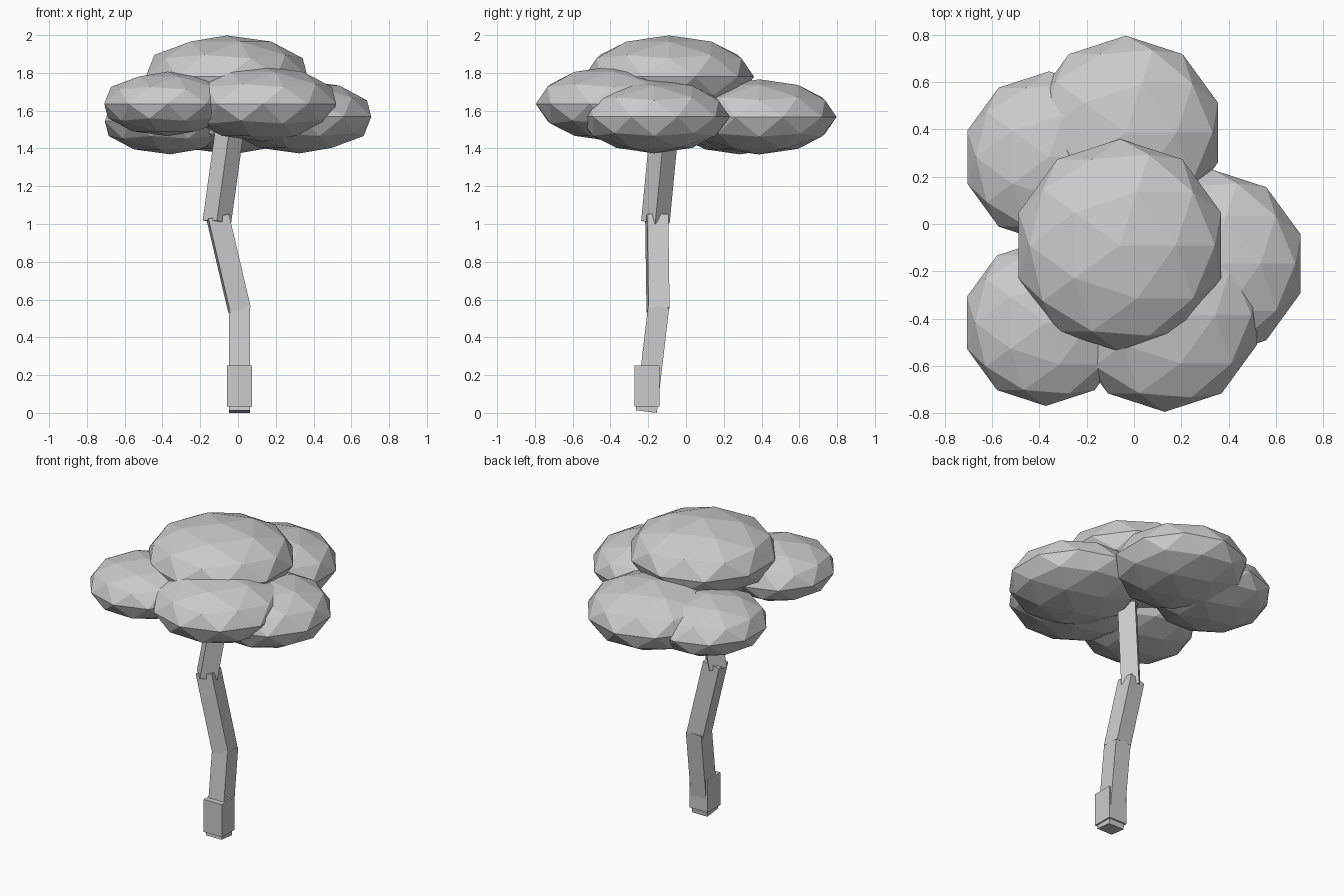
import bpy
from mathutils import Matrix, Vector

if "Cube" in bpy.data.objects:
    bpy.data.objects.remove(bpy.data.objects["Cube"])

grey = bpy.data.materials.new("plain grey")
grey.diffuse_color = (0.6, 0.6, 0.6, 1)
grey.use_nodes = True
grey.node_tree.nodes["Principled BSDF"].inputs["Base Color"].default_value = grey.diffuse_color


def finish(name):
    ob = bpy.context.object
    ob.name = name
    ob.data.materials.append(grey)
    return ob


def post(name, start, end, width, turn=0):
    """Square post running from start to end, turned about its own axis."""
    start, end = Vector(start), Vector(end)
    axis = (end - start).normalized()
    side = Vector((1, 0, 0))
    side = (side - axis * side.dot(axis)).normalized()
    frame = Matrix((side, axis.cross(side), axis)).transposed().to_4x4()
    bpy.ops.mesh.primitive_cube_add(size=1)
    ob = finish(name)
    spin = Matrix.Rotation(turn, 4, 'Z')
    size = Matrix.Diagonal((width, width, (end - start).length, 1))
    ob.data.transform(Matrix.Translation((start + end) / 2) @ frame @ spin @ size)


def leaf_clump(name, centre, radius):
    """Flattened faceted ball."""
    bpy.ops.mesh.primitive_ico_sphere_add(subdivisions=2, radius=radius)
    ob = finish(name)
    ob.data.transform(Matrix.Translation(centre) @ Matrix.Diagonal((1, 1, 0.485, 1)))


# Trunk: base block and three bent sections
post("trunk_base", (0.008, -0.207, 0.035), (0.008, -0.207, 0.25), 0.133)
post("trunk_lower", (0.008, -0.21, 0.007), (0.008, -0.145, 0.562), 0.112)
post("trunk_middle", (0.008, -0.148, 0.545), (-0.108, -0.155, 1.04), 0.112, 0.1)
post("trunk_upper", (-0.112, -0.162, 1.01), (-0.04, -0.112, 1.53), 0.107, 0.785)

# Canopy
for name, centre, radius in (
    ("top_leaves", (-0.06, -0.09, 1.78), 0.45),
    ("back_leaves", (-0.035, 0.387, 1.567), 0.41),
    ("back_left_leaves", (-0.36, 0.283, 1.545), 0.363),
    ("front_left_leaves", (-0.373, -0.418, 1.636), 0.352),
    ("front_leaves", (0.13, -0.385, 1.636), 0.41),
    ("right_leaves", (0.325, -0.168, 1.568), 0.4),
):
    leaf_clump(name, centre, radius)
